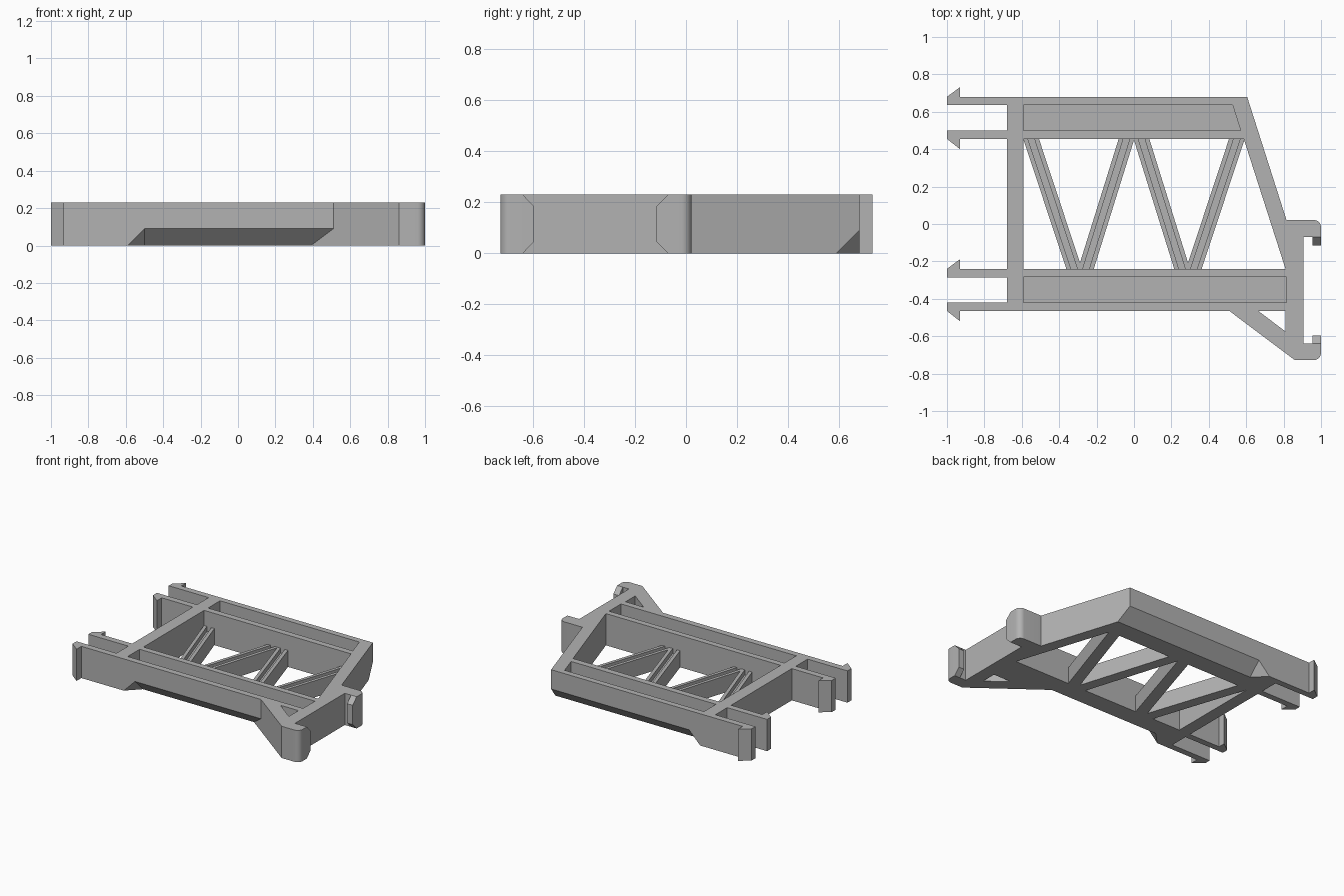
import bpy, bmesh, math

cube = bpy.data.objects.get("Cube")
if cube:
    bpy.data.objects.remove(cube, do_unlink=True)

H = 0.23        # overall height
WALL = 0.045    # rail wall thickness
BEVEL = 0.09    # lower edge bevel on the long sides
FLOOR = 0.11    # height of the trough floors

grey = bpy.data.materials.new("plain grey")
grey.use_nodes = True
grey.diffuse_color = (0.45, 0.45, 0.45, 1)
grey.node_tree.nodes["Principled BSDF"].inputs["Base Color"].default_value = (0.45, 0.45, 0.45, 1)


def loft(name, ring_a, ring_b):
    """Closed solid between two matching rings of points."""
    bm = bmesh.new()
    a = [bm.verts.new(p) for p in ring_a]
    b = [bm.verts.new(p) for p in ring_b]
    bm.faces.new(a[::-1])
    bm.faces.new(b)
    for i in range(len(a)):
        j = (i + 1) % len(a)
        bm.faces.new((a[i], a[j], b[j], b[i]))
    bmesh.ops.recalc_face_normals(bm, faces=bm.faces)
    mesh = bpy.data.meshes.new(name)
    bm.to_mesh(mesh)
    bm.free()
    mesh.materials.append(grey)
    ob = bpy.data.objects.new(name, mesh)
    bpy.context.collection.objects.link(ob)
    return ob


def slab(name, outline, z0, z1):
    return loft(name, [(x, y, z0) for x, y in outline], [(x, y, z1) for x, y in outline])


def cut(body, cutter):
    mod = body.modifiers.new("cut", 'BOOLEAN')
    mod.operation = 'DIFFERENCE'
    mod.solver = 'EXACT'
    mod.object = cutter
    bpy.context.view_layer.objects.active = body
    bpy.ops.object.modifier_apply(modifier=mod.name)
    bpy.data.objects.remove(cutter, do_unlink=True)


def prong_pair(top):
    """Two snap prongs on the left end of a rail, hooked away from each other."""
    low = top - 0.225
    return [(-0.93, top), (-0.93, top + 0.052), (-1, top), (-1, top - WALL),
            (-0.68, top - WALL), (-0.68, low + WALL), (-1, low + WALL),
            (-1, low), (-0.93, low - 0.055), (-0.93, low)]


def arc(cx, cy, start, r=0.04, n=8):
    return [(cx + r * math.cos(start + i * math.pi / 2 / n),
             cy + r * math.sin(start + i * math.pi / 2 / n)) for i in range(n + 1)]


# Frame outline: prongs on the left, clip bracket on the right
outline = [(0.605, 0.68)] + prong_pair(0.68)
outline += [(-0.68, 0.455), (-0.68, -0.24)] + prong_pair(-0.24)
outline += [(0.51, -0.465), (0.86, -0.728)]
outline += arc(0.96, -0.688, -math.pi / 2)
outline += [(1, -0.64), (0.905, -0.64), (0.905, -0.07), (1, -0.07)]
outline += arc(0.96, -0.018, 0)
outline += [(0.815, 0.022)]
frame = slab("frame", outline, 0, H)

# Openings through the frame
cut(frame, slab("window", [(-0.59, -0.24), (0.81, -0.24), (0.587, 0.455), (-0.59, 0.455)], -0.1, 0.5))
cut(frame, slab("brace_opening", [(0.665, -0.465), (0.81, -0.575), (0.81, -0.465)], -0.1, 0.5))

# Troughs in the tops of both rails
cut(frame, slab("back_trough", [(-0.59, 0.5), (0.57, 0.5), (0.527, 0.637), (-0.59, 0.637)], FLOOR, 0.5))
cut(frame, slab("front_trough", [(-0.59, -0.42), (0.815, -0.42), (0.815, -0.283), (-0.59, -0.283)], FLOOR, 0.5))


def edge_wedge(name, outer, inward, end_x, end_slope):
    """Bevel along a lower long edge, with a corner facet at its left end."""
    e = 0.03
    section = [(-e, -e), (BEVEL + e, -e), (-e, BEVEL + e)]
    left = [(-0.59 + d + z, outer + inward * d, z) for d, z in section]
    right = [(end_x - end_slope * d, outer + inward * d, z) for d, z in section]
    return loft(name, left, right)


cut(frame, edge_wedge("front_bevel", -0.465, 1, 0.51, 0.35 / 0.263))
cut(frame, edge_wedge("back_bevel", 0.68, -1, 0.78, 0))

# Clip lips on the ends of the bracket arms
for name, root, tip in (("upper_lip", -0.07, -0.115), ("lower_lip", -0.64, -0.597)):
    profile = [(root, 0), (tip, 0.045), (tip, H - 0.045), (root, H)]
    loft(name, [(0.955, y, z) for y, z in profile], [(1, y, z) for y, z in profile])

# Zigzag struts, grooved along the top
W, G, TOP, GROOVE = 0.042, 0.017, 0.12, 0.085
channel = [(-W, 0), (W, 0), (W, TOP), (G, TOP), (G, GROOVE), (-G, GROOVE), (-G, TOP), (-W, TOP)]
for side, label in ((-1, "right"), (1, "left")):
    for part, top_x, low_x in (("outer", 0.55, 0.32), ("inner", 0.04, 0.257)):
        loft(f"{label}_{part}_strut",
             [(side * top_x + u, 0.455, z) for u, z in channel],
             [(side * low_x + u, -0.24, z) for u, z in channel])

# Smooth only the rounded bracket corners
bpy.ops.object.select_all(action='DESELECT')
frame.select_set(True)
bpy.context.view_layer.objects.active = frame
bpy.ops.object.shade_smooth_by_angle(angle=math.radians(25))
